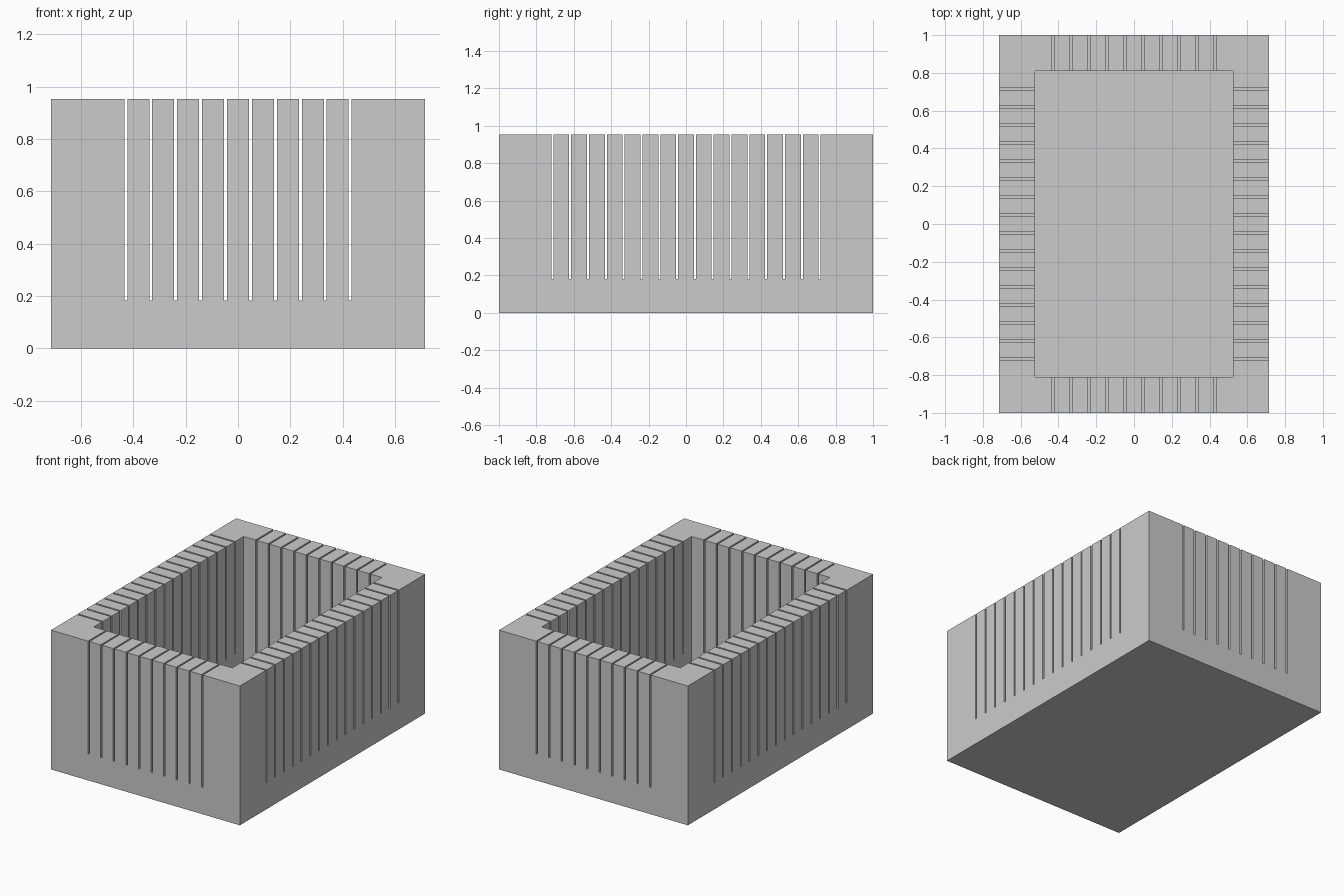
import bpy, bmesh
from mathutils import Matrix, Vector

if "Cube" in bpy.data.objects:
    bpy.data.objects.remove(bpy.data.objects["Cube"])

U = 2 / 21                      # grid unit: box is 15 x 21 x 10 units
HX, HY, H = 7.5 * U, 10.5 * U, 10 * U
WALL = 2 * U
FLOOR = U
SLOT_W, SLOT_Z = 0.011, 0.182


def add_box(bm, lo, hi):
    lo, hi = Vector(lo), Vector(hi)
    m = Matrix.Translation((lo + hi) / 2) @ Matrix.Diagonal((*(hi - lo), 1))
    bmesh.ops.create_cube(bm, size=1, matrix=m)


def make_object(name, boxes):
    bm = bmesh.new()
    for lo, hi in boxes:
        add_box(bm, lo, hi)
    mesh = bpy.data.meshes.new(name)
    bm.to_mesh(mesh)
    bm.free()
    ob = bpy.data.objects.new(name, mesh)
    bpy.context.collection.objects.link(ob)
    return ob


def cut(target, cutter):
    mod = target.modifiers.new(cutter.name, 'BOOLEAN')
    mod.operation = 'DIFFERENCE'
    mod.solver = 'EXACT'
    mod.object = cutter
    bpy.context.view_layer.objects.active = target
    bpy.ops.object.modifier_apply(modifier=mod.name)
    bpy.data.objects.remove(cutter)


# Solid outer block
box = make_object("slotted_box", [((-HX, -HY, 0), (HX, HY, H))])

# Open-topped cavity
cut(box, make_object("cavity_cutter", [
    ((-HX + WALL, -HY + WALL, FLOOR), (HX - WALL, HY - WALL, H + 0.1))]))

# Evenly spaced slots through all four walls
w = SLOT_W / 2
slots = []
for s in (-1, 1):
    for i in range(10):         # front and back walls
        x = (i - 4.5) * U
        y = s * (HY - WALL / 2)
        slots.append(((x - w, y - WALL * 0.6, SLOT_Z), (x + w, y + WALL * 0.6, H + 0.1)))
    for i in range(16):         # side walls
        y = (i - 7.5) * U
        x = s * (HX - WALL / 2)
        slots.append(((x - WALL * 0.6, y - w, SLOT_Z), (x + WALL * 0.6, y + w, H + 0.1)))
cut(box, make_object("slot_cutter", slots))
